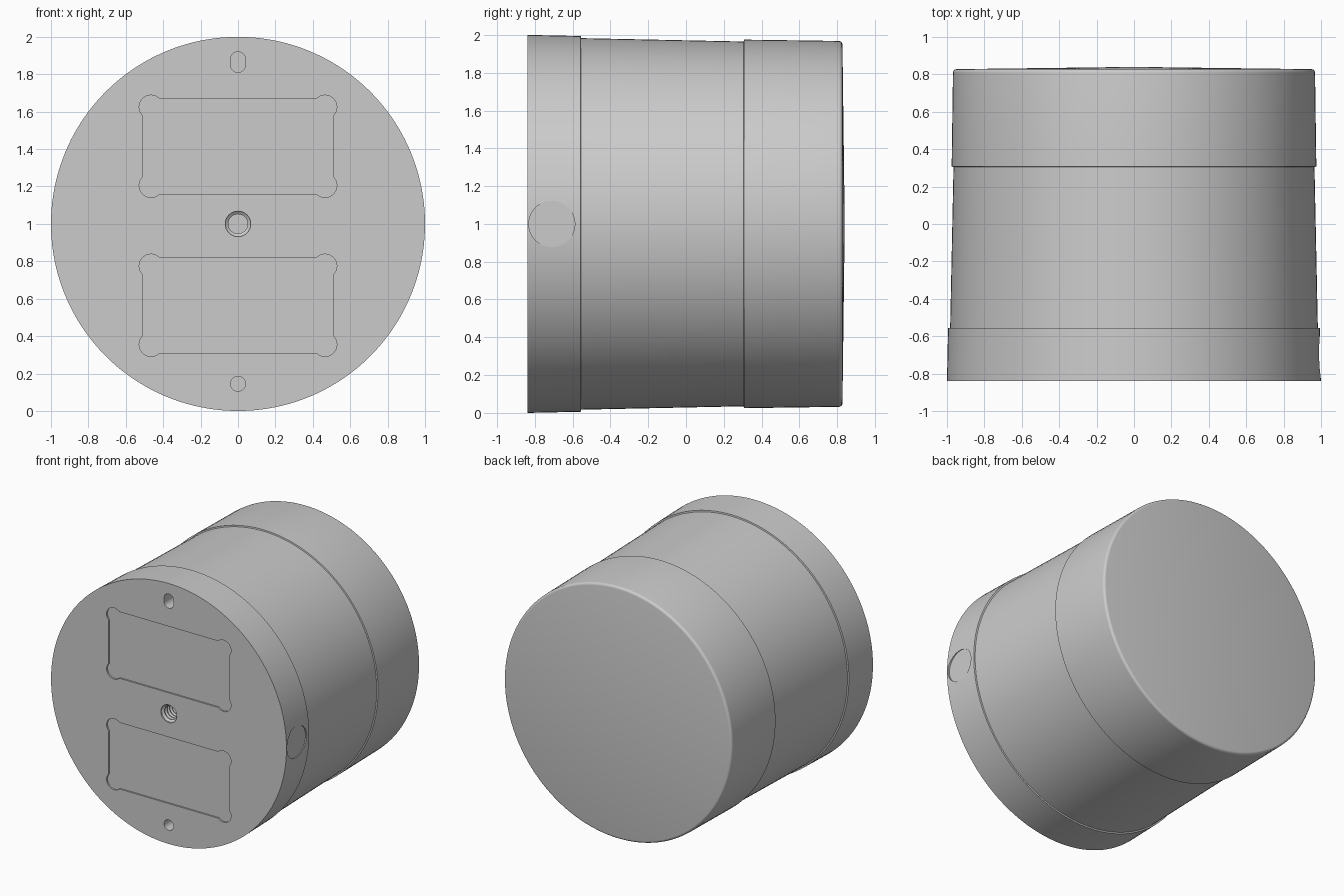
import bpy, bmesh, math
from mathutils import Matrix

cube = bpy.data.objects.get("Cube")
if cube:
    bpy.data.objects.remove(cube)

grey = bpy.data.materials.new("plain grey")
grey.use_nodes = True
colour = (0.6, 0.6, 0.6, 1)
grey.diffuse_color = colour
grey.node_tree.nodes["Principled BSDF"].inputs["Base Color"].default_value = colour

FRONT = -0.84


def finish(name, bm):
    bmesh.ops.recalc_face_normals(bm, faces=bm.faces)
    mesh = bpy.data.meshes.new(name)
    bm.to_mesh(mesh)
    bm.free()
    mesh.materials.append(grey)
    ob = bpy.data.objects.new(name, mesh)
    bpy.context.collection.objects.link(ob)
    return ob


def lathe(name, profile, z=1.0, sides=160):
    """Turn (radius, y) points about the y axis; a zero radius closes an end."""
    bm = bmesh.new()
    rings = []
    for r, y in profile:
        if r == 0:
            rings.append([bm.verts.new((0, y, z))] * sides)
        else:
            angles = [math.tau * i / sides for i in range(sides)]
            rings.append([bm.verts.new((r * math.cos(a), y, z + r * math.sin(a))) for a in angles])
    for a, b in zip(rings, rings[1:]):
        for i in range(sides):
            j = (i + 1) % sides
            bm.faces.new(list(dict.fromkeys((a[i], a[j], b[j], b[i]))))
    for ring in (rings[0], rings[-1]):
        if ring[0] != ring[1]:
            bm.faces.new(ring)
    return finish(name, bm)


def front_prism(name, outline, depth):
    """Extrude an (x, z) outline from just before the front face to a depth."""
    bm = bmesh.new()
    face = bm.faces.new([bm.verts.new((x, FRONT - 0.05, z)) for x, z in outline])
    moved = bmesh.ops.extrude_face_region(bm, geom=[face])["geom"]
    verts = [v for v in moved if isinstance(v, bmesh.types.BMVert)]
    bmesh.ops.translate(bm, verts=verts, vec=(0, depth + 0.05, 0))
    return finish(name, bm)


def arc(cx, cz, r, start, end, steps=12):
    angles = [math.radians(start + (end - start) * i / steps) for i in range(steps + 1)]
    return [(cx + r * math.cos(a), cz + r * math.sin(a)) for a in angles]


def label_outline(x, low, high, d=0.045):
    """Rectangle whose corners are relieved by half circles."""
    r = d * math.sqrt(2)
    corners = [(-x + d, low + d, 135), (x - d, low + d, 225),
               (x - d, high - d, 315), (-x + d, high - d, 45)]
    return [p for cx, cz, start in corners for p in arc(cx, cz, r, start, start + 180)]


# Stepped, tapering body with a rounded rear edge and slightly domed back
rear_edge = [(0.948 + x, 0.808 + y) for x, y in arc(0, 0, 0.02, 0, 85, 6)]
body = lathe("body", [(1.0, FRONT), (0.994, -0.557), (0.983, -0.555),
                      (0.965, 0.305), (0.975, 0.307)] + rear_edge + [(0, 0.84)])

# Threaded centre hole
thread = [(0.068, FRONT - 0.05)]
for i in range(7):
    y = FRONT + 0.01 + i * 0.03
    thread += [(0.068, y), (0.052, y + 0.012), (0.052, y + 0.018)]
cutters = [lathe("centre_hole_cutter", thread, sides=32)]

# Lower pin hole and upper slot
cutters.append(front_prism("pin_hole_cutter", arc(0, 0.145, 0.04, 0, 345, 23), 0.12))
slot = arc(0, 1.88, 0.04, 0, 180) + arc(0, 1.85, 0.04, 180, 360)
cutters.append(front_prism("slot_cutter", slot, 0.12))

# Two shallow label recesses
for low, high in ((0.31, 0.82), (1.16, 1.67)):
    cutters.append(front_prism("label_recess_cutter", label_outline(0.51, low, high), 0.012))

# Flat round spot on the left side
bm = bmesh.new()
place = Matrix.Translation((1.085, -0.71, 1)) @ Matrix.Rotation(math.pi / 2, 4, "Y")
bmesh.ops.create_cone(bm, cap_ends=True, segments=48, radius1=0.122, radius2=0.122,
                      depth=0.2, matrix=place)
cutters.append(finish("side_spot_cutter", bm))

# Cut every recess, then tidy up
bpy.context.view_layer.objects.active = body
body.select_set(True)
for cutter in cutters:
    cutter.hide_render = True
    mod = body.modifiers.new("cut", "BOOLEAN")
    mod.operation = "DIFFERENCE"
    mod.solver = "EXACT"
    mod.object = cutter
    bpy.ops.object.modifier_apply(modifier=mod.name)
    bpy.data.objects.remove(cutter)
bpy.ops.object.shade_smooth_by_angle(angle=math.radians(30))
